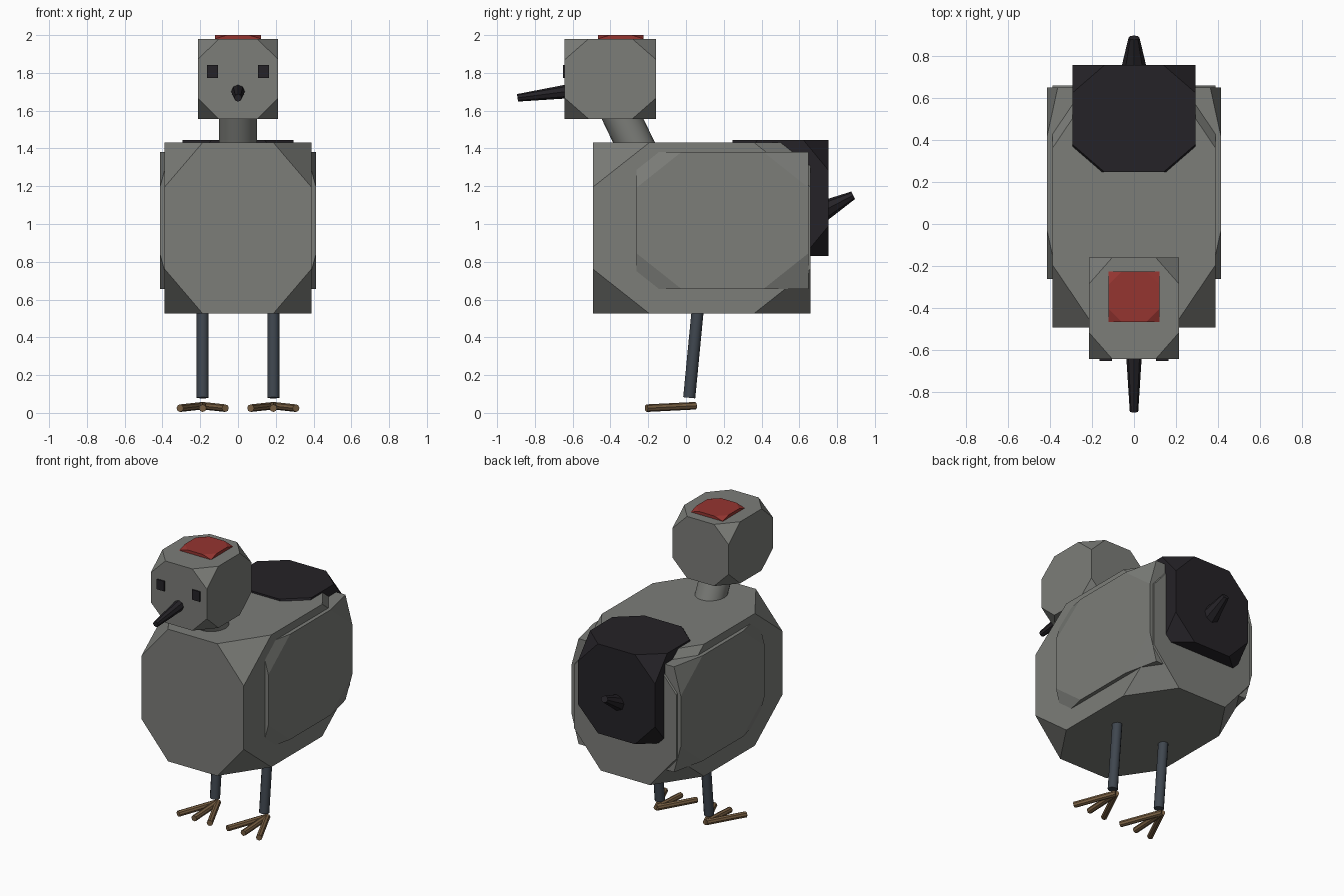
import bpy, bmesh
from mathutils import Vector, Matrix

if "Cube" in bpy.data.objects:
    bpy.data.objects.remove(bpy.data.objects["Cube"])


def material(name, rgb):
    m = bpy.data.materials.new(name)
    m.diffuse_color = (*rgb, 1)
    m.use_nodes = True
    m.node_tree.nodes["Principled BSDF"].inputs["Base Color"].default_value = m.diffuse_color
    return m


GREY = material("plumage_grey", (0.2, 0.205, 0.19))
BLACK = material("feather_black", (0.018, 0.016, 0.02))
RED = material("crown_red", (0.3, 0.035, 0.03))
SLATE = material("leg_slate", (0.05, 0.062, 0.078))
TAN = material("toe_tan", (0.19, 0.115, 0.055))


def finish(name, bm, mat):
    bmesh.ops.recalc_face_normals(bm, faces=bm.faces)
    me = bpy.data.meshes.new(name)
    bm.to_mesh(me)
    bm.free()
    me.materials.append(mat)
    ob = bpy.data.objects.new(name, me)
    bpy.context.collection.objects.link(ob)
    return ob


def block(name, lo, hi, mat, cut=0.26):
    """Box between two corners, each corner sliced off by a fraction of the size."""
    lo, hi = Vector(lo), Vector(hi)
    bm = bmesh.new()
    bmesh.ops.create_cube(bm, size=1)
    if cut:
        bmesh.ops.bevel(bm, geom=bm.verts[:], offset=cut, offset_type='OFFSET',
                        segments=1, affect='VERTICES')
    bmesh.ops.scale(bm, vec=hi - lo, verts=bm.verts)
    bmesh.ops.translate(bm, vec=(lo + hi) / 2, verts=bm.verts)
    return finish(name, bm, mat)


def rod(name, a, b, r1, r2, mat, sides=12, flat=1.0):
    """Straight or tapered rod from a to b; flat squeezes its height."""
    a, b = Vector(a), Vector(b)
    d = b - a
    bm = bmesh.new()
    bmesh.ops.create_cone(bm, cap_ends=True, segments=sides, radius1=r1,
                          radius2=r2, depth=d.length)
    z = d.normalized()
    x = Vector((0, 1, 0)).cross(z) if abs(z.z) > 0.8 else z.cross(Vector((0, 0, 1)))
    x.normalize()
    y = z.cross(x)
    rot = Matrix((x, y, z)).transposed().to_4x4()
    bm.transform(Matrix.Translation((a + b) / 2) @ rot @ Matrix.Diagonal((1, flat, 1, 1)))
    return finish(name, bm, mat)


# Trunk, head and tail blocks
block("body", (-0.388, -0.492, 0.525), (0.388, 0.658, 1.432), GREY)
block("head", (-0.213, -0.642, 1.557), (0.213, -0.158, 1.98), GREY)
block("tail_feathers", (-0.293, 0.247, 0.83), (0.293, 0.754, 1.444), BLACK)
block("crown_patch", (-0.121, -0.465, 1.925), (0.121, -0.225, 2.0), RED)

# Neck, beak and tail tip
n = rod("neck", (0, -0.395, 1.68), (0, -0.215, 1.305), 0.1, 0.1, GREY, 20)
n.data.shade_smooth()
n.data.set_sharp_from_angle(angle=0.6)
rod("beak", (0, -0.58, 1.708), (0, -0.892, 1.668), 0.04, 0.02, BLACK, 8)
rod("tail_tip", (0, 0.68, 1.045), (0, 0.885, 1.152), 0.075, 0.026, BLACK, 8, 0.85)

# Paired parts
for s, side in ((-1, "left"), (1, "right")):
    xs = sorted((s * 0.215, s * 0.414))
    block(side + "_wing", (xs[0], -0.262, 0.657), (xs[1], 0.648, 1.38), GREY)
    xs = sorted((s * 0.105, s * 0.163))
    block(side + "_eye", (xs[0], -0.65, 1.773), (xs[1], -0.6, 1.842), BLACK, 0)
    fx = s * 0.187
    leg = rod(side + "_leg", (fx, 0.075, 0.68), (fx, 0.017, 0.08), 0.032, 0.032, SLATE, 12)
    leg.data.shade_smooth()
    leg.data.set_sharp_from_angle(angle=0.6)
    for dx, label in ((-0.12, "inner"), (0, "middle"), (0.12, "outer")):
        rod(f"{side}_{label}_toe", (fx, 0.05, 0.038), (fx + s * dx, -0.21, 0.022 + 0.003),
            0.02, 0.02, TAN, 8)
